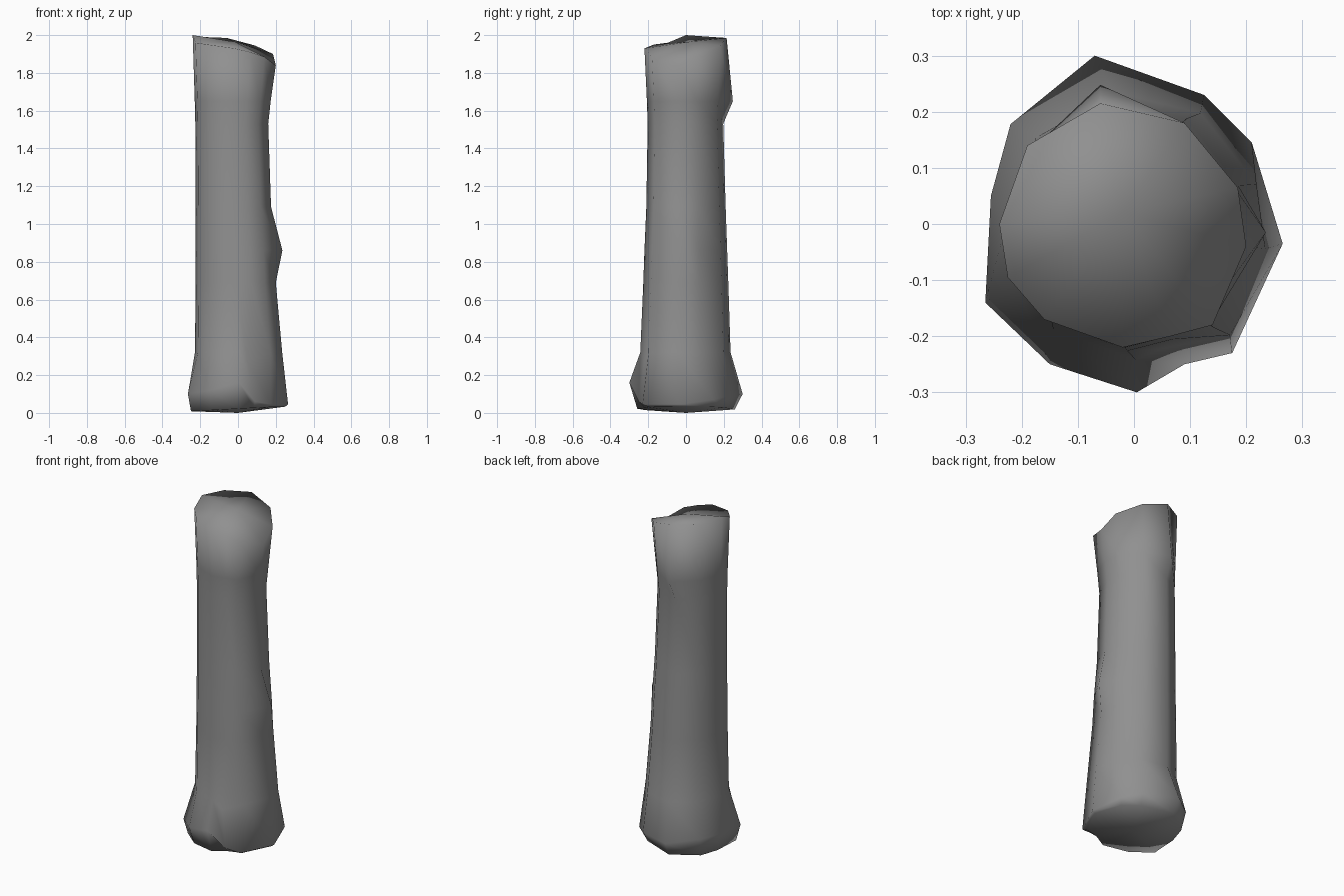
import bpy, bmesh

if "Cube" in bpy.data.objects:
    bpy.data.objects.remove(bpy.data.objects["Cube"])

# Rough 11-sided outlines: flared foot and cut top (same vertex order)
foot = [(-.255, .05), (-.22, .178), (-.07, .30), (.125, .23), (.21, .145), (.265, -.035),
        (.175, -.23), (.09, -.25), (.005, -.30), (-.15, -.25), (-.265, -.14)]
foot_z = [.11, .12, .10, .09, .07, .045, .045, .06, .16, .12, .10]
top = [(-.24, 0), (-.19, .14), (-.06, .215), (.09, .18), (.185, .065), (.20, -.04),
       (.14, -.18), (.065, -.20), (-.02, -.22), (-.16, -.17), (-.225, -.095)]
top_z = [2.0, 1.99, 1.985, 1.945, 1.90, 1.84, 1.885, 1.91, 1.93, 1.95, 1.96]


def fit(z, x0, x1, y0, y1):
    """Trunk ring: top outline stretched to the given extents."""
    return [((x0 + x1) / 2 + (x + .02) / .44 * (x1 - x0),
             (y0 + y1) / 2 + (y + .0025) / .435 * (y1 - y0), z) for x, y in top]


# underside rim, slightly slanted
rim = [(x * .94, y * .86, .022 + x * .05) for x, y in foot]
rim[5] = (.25, -.035, .033)
rings = [rim, [(x, y, z) for (x, y), z in zip(foot, foot_z)]]

# trunk
for spec in [(.32, -.228, .234, -.242, .236), (.69, -.224, .20, -.226, .224),
             (.86, -.224, .192, -.22, .218), (1.09, -.224, .175, -.21, .21),
             (1.53, -.226, .16, -.203, .197), (1.65, -.229, .173, -.207, .202)]:
    rings.append(fit(*spec))

# knots on the right and at the back, crease beside the front root
rings[4][5] = (.235, -.015, .86)
rings[7][2] = (-.06, .248, 1.65)
rings[2][7] = (.05, -.222, .27)

# slanted cut
rings.append([(x, y, z) for (x, y), z in zip(top, top_z)])

bm = bmesh.new()
loops = [[bm.verts.new(p) for p in r] for r in rings]
n = len(top)
for a, b in zip(loops, loops[1:]):
    for i in range(n):
        j = (i + 1) % n
        bm.faces.new((a[i], a[j], b[j], b[i]))
# end caps as fans
for loop, c in ((loops[0], (0, 0, 0)), (loops[-1], (-.02, .02, 1.965))):
    v = bm.verts.new(c)
    for i in range(n):
        bm.faces.new((loop[i], loop[(i + 1) % n], v))
bmesh.ops.recalc_face_normals(bm, faces=bm.faces)
# soft shading everywhere, ends included
for f in bm.faces:
    f.smooth = True

mesh = bpy.data.meshes.new("log_trunk")
bm.to_mesh(mesh)
bm.free()
mat = bpy.data.materials.new("dark_grey")
mat.diffuse_color = (.28, .28, .28, 1)
mat.use_nodes = True
mat.node_tree.nodes["Principled BSDF"].inputs["Base Color"].default_value = mat.diffuse_color
mesh.materials.append(mat)
log = bpy.data.objects.new("log_trunk", mesh)
bpy.context.collection.objects.link(log)
